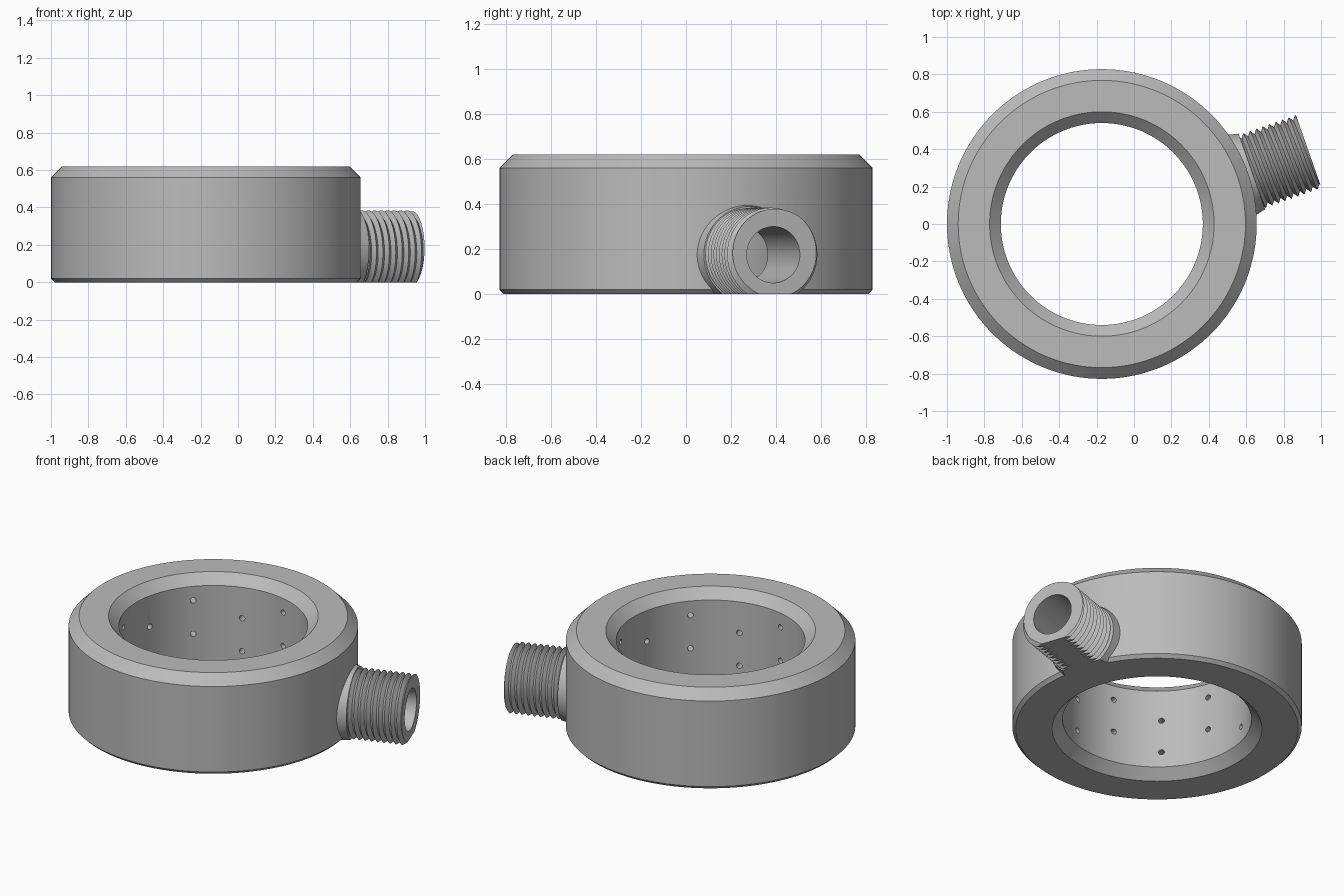
import bpy, bmesh, math
from mathutils import Matrix, Vector

if "Cube" in bpy.data.objects:
    bpy.data.objects.remove(bpy.data.objects["Cube"])

CX = -0.172                     # ring axis
ANGLE = math.radians(19.3)      # direction of the threaded inlet
INLET_Z = 0.175
INLET = (Matrix.Translation((CX, 0, INLET_Z)) @ Matrix.Rotation(ANGLE, 4, 'Z')
         @ Matrix.Rotation(math.pi / 2, 4, 'Y'))

grey = bpy.data.materials.new("plain_grey")
grey.diffuse_color = (0.5, 0.5, 0.5, 1)
grey.use_nodes = True
grey.node_tree.nodes["Principled BSDF"].inputs["Base Color"].default_value = grey.diffuse_color


def finish(bm, name, matrix):
    bmesh.ops.recalc_face_normals(bm, faces=bm.faces[:])
    me = bpy.data.meshes.new(name)
    bm.to_mesh(me)
    bm.free()
    me.transform(matrix)
    me.materials.append(grey)
    ob = bpy.data.objects.new(name, me)
    bpy.context.collection.objects.link(ob)
    return ob


def lathe(name, profile, segs, matrix):
    """Closed (radius, height) profile turned around z."""
    bm = bmesh.new()
    rings = [[bm.verts.new((r * math.cos(2 * math.pi * i / segs),
                            r * math.sin(2 * math.pi * i / segs), z)) for r, z in profile]
             for i in range(segs)]
    n = len(profile)
    for i in range(segs):
        a, b = rings[i], rings[(i + 1) % segs]
        for j in range(n):
            k = (j + 1) % n
            bm.faces.new((a[j], b[j], b[k], a[k]))
    return finish(bm, name, matrix)


def rod(name, r1, r2, z1, z2, segs, matrix):
    """Capped cylinder or cone between two heights."""
    bm = bmesh.new()
    bmesh.ops.create_cone(bm, cap_ends=True, segments=segs, radius1=r1, radius2=r2,
                          depth=z2 - z1, matrix=Matrix.Translation((0, 0, (z1 + z2) / 2)))
    return finish(bm, name, matrix)


def thread(name, crest, root, pitch, z1, z2, segs, matrix):
    """Solid helical V thread trimmed flat at both ends."""
    bm = bmesh.new()
    rows = 2 * (int((z2 - z1) / pitch) + 4)
    start = z1 - 1.7 * pitch
    v = [[bm.verts.new(((crest if j % 2 else root) * math.cos(2 * math.pi * i / segs),
                        (crest if j % 2 else root) * math.sin(2 * math.pi * i / segs),
                        start + pitch * (j / 2 + i / segs)))
          for i in range(segs)] for j in range(rows)]
    for j in range(rows - 1):
        for i in range(segs):
            if i < segs - 1:
                bm.faces.new((v[j][i], v[j][i + 1], v[j + 1][i + 1], v[j + 1][i]))
            elif j + 3 < rows:
                bm.faces.new((v[j][i], v[j + 2][0], v[j + 3][0], v[j + 1][i]))
    for z, up in ((z1, -1), (z2, 1)):
        bmesh.ops.bisect_plane(bm, geom=bm.verts[:] + bm.edges[:] + bm.faces[:],
                               plane_co=(0, 0, z), plane_no=(0, 0, up), clear_outer=True)
    bmesh.ops.holes_fill(bm, edges=[e for e in bm.edges if e.is_boundary], sides=0)
    return finish(bm, name, matrix)


def combine(target, tool, operation):
    mod = target.modifiers.new(operation.lower(), 'BOOLEAN')
    mod.operation, mod.solver, mod.object = operation, 'EXACT', tool
    bpy.context.view_layer.objects.active = target
    bpy.ops.object.modifier_apply(modifier=mod.name)
    bpy.data.objects.remove(tool)


centre = Matrix.Translation((CX, 0, 0))

# Chamfered ring body
body = lathe("ring_body", [(0.60, 0), (0.808, 0), (0.828, 0.02), (0.828, 0.56),
                           (0.768, 0.62), (0.60, 0.62), (0.54, 0.56), (0.54, 0.06)],
             144, centre)

# Flared collar and threaded inlet
combine(body, rod("collar", 0.242, 0.214, 0.73, 0.85, 72, INLET), 'UNION')
combine(body, thread("inlet_thread", 0.209, 0.184, 0.0365, 0.80, 1.172, 72, INLET), 'UNION')

# Flat underside of the inlet
bm = bmesh.new()
bmesh.ops.create_cube(bm, size=1)
floor = finish(bm, "floor_cutter", Matrix.Translation((0, 0, -0.5)) @ Matrix.Diagonal((4, 4, 1, 1)))
combine(body, floor, 'DIFFERENCE')

# Hollow channel inside the ring, and the inlet bore
channel = lathe("channel_cutter", [(0.62, 0.08), (0.75, 0.08), (0.75, 0.54), (0.62, 0.54)], 144, centre)
combine(body, channel, 'DIFFERENCE')
combine(body, rod("bore_cutter", 0.125, 0.125, 0.69, 1.3, 64, INLET), 'DIFFERENCE')

# Staggered jet holes through the inner wall
jets = bmesh.new()
for k in range(12):
    for z in ((0.47, 0.26) if k % 2 == 0 else (0.365, 0.157)):
        m = (Matrix.Rotation(math.radians(17.3 + 30 * k), 4, 'Z')
             @ Matrix.Translation((0.58, 0, z)) @ Matrix.Rotation(math.pi / 2, 4, 'Y'))
        bmesh.ops.create_cone(jets, cap_ends=True, segments=16, radius1=0.017,
                              radius2=0.017, depth=0.16, matrix=m)
combine(body, finish(jets, "jet_cutter", centre), 'DIFFERENCE')

# Smooth round walls, crisp edges
bpy.ops.object.select_all(action='DESELECT')
body.select_set(True)
bpy.context.view_layer.objects.active = body
bpy.ops.object.shade_smooth_by_angle(angle=math.radians(25))
